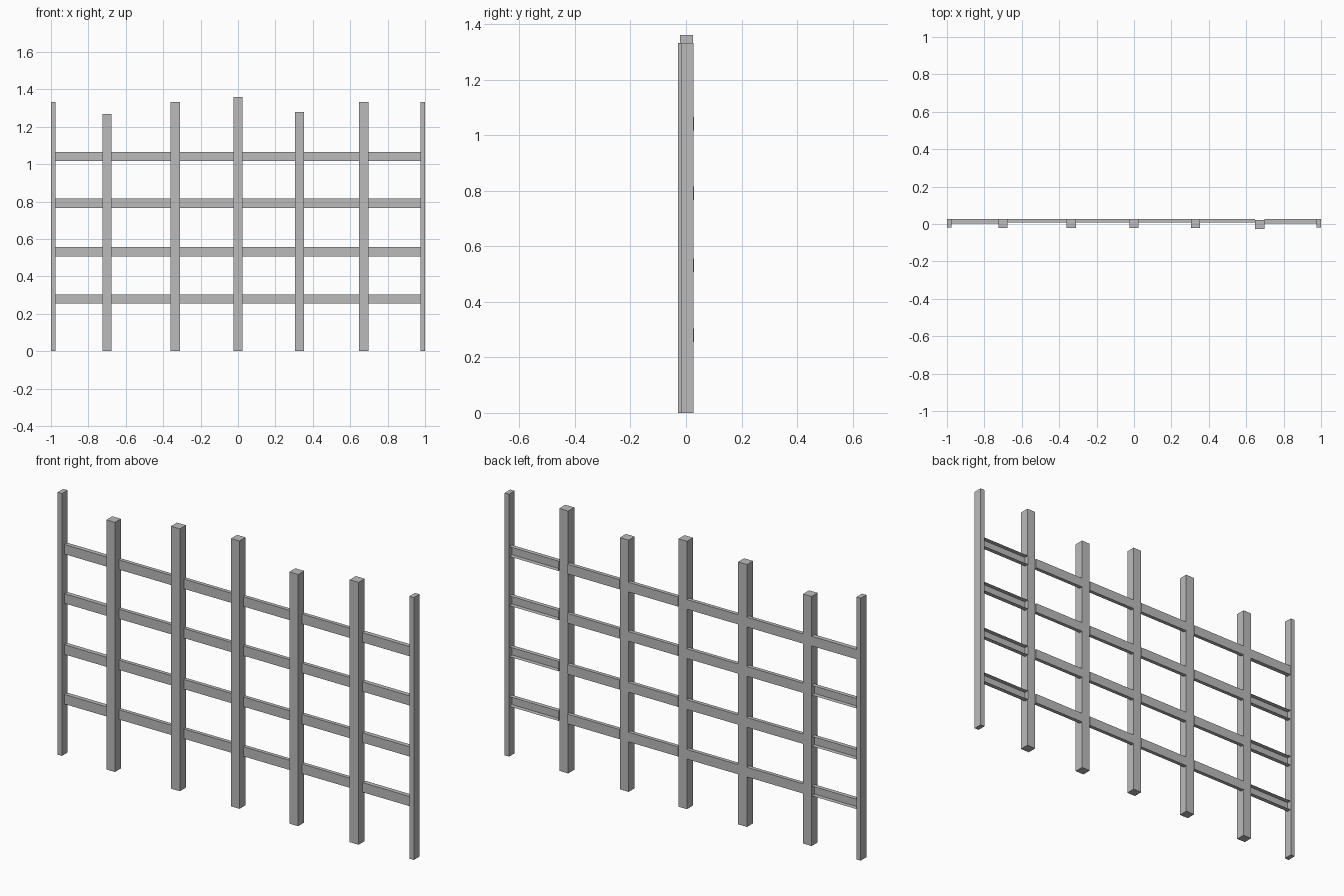
import bpy
import bmesh

cube = bpy.data.objects.get("Cube")
if cube:
    bpy.data.objects.remove(cube, do_unlink=True)

grey = bpy.data.materials.new("plain_grey")
grey.use_nodes = True
grey.diffuse_color = (0.5, 0.5, 0.5, 1)
grey.node_tree.nodes["Principled BSDF"].inputs["Base Color"].default_value = (0.5, 0.5, 0.5, 1)


def box(name, x, y, z, open_back=False):
    """Box between the given (low, high) pairs, optionally open towards +y."""
    bm = bmesh.new()
    bmesh.ops.create_cube(bm, size=1)
    for v in bm.verts:
        v.co = [span[1] if c > 0 else span[0] for c, span in zip(v.co, (x, y, z))]
    bm.normal_update()
    if open_back:
        back = [f for f in bm.faces if f.normal.y > 0.9]
        bmesh.ops.delete(bm, geom=back, context='FACES_ONLY')
    mesh = bpy.data.meshes.new(name)
    bm.to_mesh(mesh)
    bm.free()
    mesh.materials.append(grey)
    obj = bpy.data.objects.new(name, mesh)
    bpy.context.collection.objects.link(obj)


# Upright posts: left edge, right edge, front, back, height
posts = [
    (-1.0, -0.976, -0.018, 0.027, 1.332),
    (-0.724, -0.676, -0.022, 0.026, 1.267),
    (-0.361, -0.311, -0.022, 0.026, 1.332),
    (-0.024, 0.024, -0.022, 0.026, 1.36),
    (0.304, 0.353, -0.022, 0.026, 1.278),
    (0.647, 0.697, -0.028, 0.021, 1.332),
    (0.975, 1.0, -0.018, 0.027, 1.332),
]
for i, (x0, x1, y0, y1, top) in enumerate(posts):
    box(f"post_{i + 1}", (x0, x1), (y0, y1), (0, top))

# Cross rails: solid between the inner posts, open-backed in the end bays
for row, z in enumerate((0.255, 0.507, 0.766, 1.016)):
    for bay, (a, b) in enumerate(zip(posts, posts[1:])):
        end_bay = bay in (0, 5)
        depth = (0.003, 0.026) if end_bay else (0.009, 0.028)
        hollow = end_bay and not (bay == 0 and row == 3)
        box(f"rail_{row + 1}_bay_{bay + 1}", (a[1], b[0]), depth, (z, z + 0.049), hollow)
